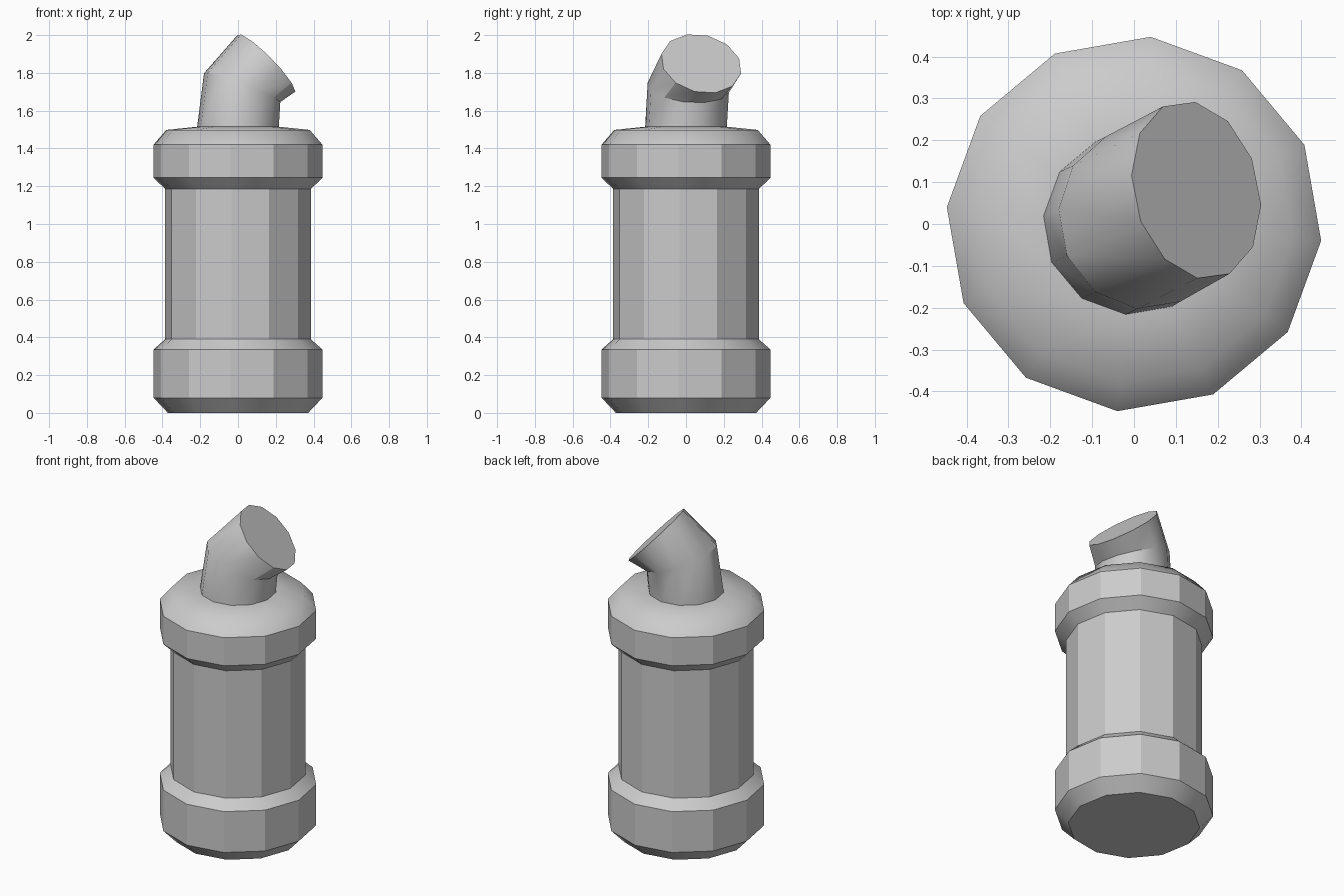
import bpy, math
from mathutils import Vector

if "Cube" in bpy.data.objects:
    bpy.data.objects.remove(bpy.data.objects["Cube"])

SIDES = 12
TURN = math.radians(-5.1)


def ring(radius, centre, normal=(0, 0, 1)):
    q = Vector((0, 0, 1)).rotation_difference(Vector(normal).normalized())
    pts = []
    for i in range(SIDES):
        a = TURN + i * 2 * math.pi / SIDES
        pts.append(q @ Vector((radius * math.cos(a), radius * math.sin(a), 0)) + Vector(centre))
    return pts


def loft(name, rings, cap_start, cap_end, angle):
    verts = [p for r in rings for p in r]
    faces = []
    for k in range(len(rings) - 1):
        for i in range(SIDES):
            j = (i + 1) % SIDES
            a, b = k * SIDES, (k + 1) * SIDES
            faces.append((a + i, a + j, b + j, b + i))
    if cap_start:
        faces.append(tuple(reversed(range(SIDES))))
    if cap_end:
        faces.append(tuple(range(len(verts) - SIDES, len(verts))))
    mesh = bpy.data.meshes.new(name)
    mesh.from_pydata(verts, [], faces)
    obj = bpy.data.objects.new(name, mesh)
    bpy.context.collection.objects.link(obj)
    bpy.ops.object.select_all(action='DESELECT')
    obj.select_set(True)
    bpy.context.view_layer.objects.active = obj
    bpy.ops.object.shade_smooth_by_angle(angle=math.radians(angle))
    return obj


# Canister body with two thick chamfered bands
profile = [(0.373, 0), (0.449, 0.08), (0.449, 0.335), (0.387, 0.39),
           (0.387, 1.185), (0.449, 1.245), (0.449, 1.42), (0.381, 1.498), (0.217, 1.515)]
body = loft("canister_body", [ring(r, (0, 0, z)) for r, z in profile], True, False, 29.5)

# Soft shoulder: the rim of the dome stays smooth
for e in body.data.edges:
    if all(abs(body.data.vertices[v].co.z - 1.498) < 1e-4 for v in e.vertices):
        e.use_edge_sharp = False

# Bent neck with a slanted flat end
loft("bent_neck", [ring(0.217, (0, 0, 1.515)),
                   ring(0.217, (0.022, 0.012, 1.722), (0.36, 0.09, 0.93)),
                   ring(0.217, (0.149, 0.081, 1.849), (0.70, 0.18, 0.69))], False, True, 32)
